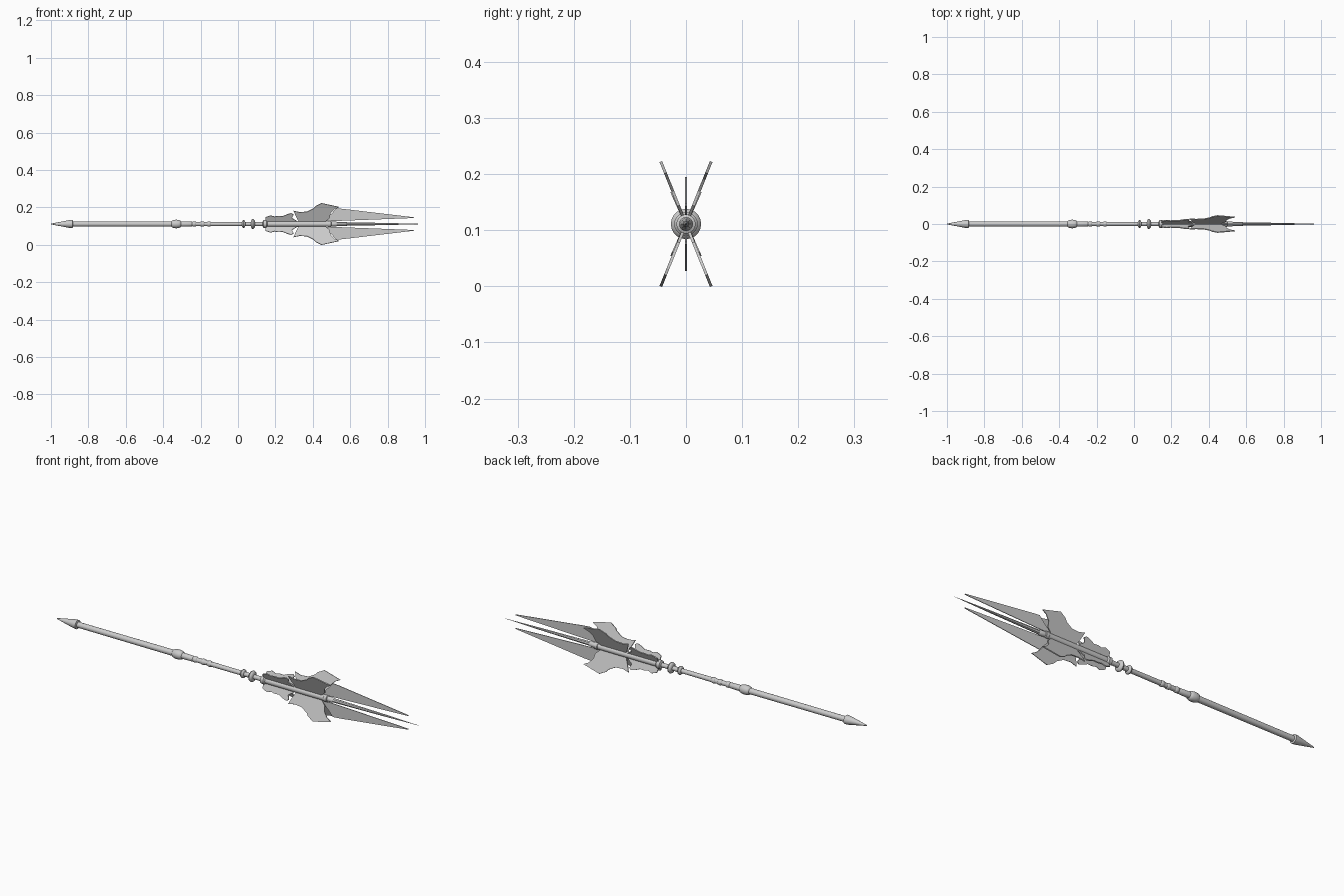
import bpy, bmesh, math
from mathutils import Matrix, Vector

if "Cube" in bpy.data.objects:
    bpy.data.objects.remove(bpy.data.objects["Cube"])

AXIS_Z = 0.111


def finish(name, bm, smooth=False):
    bmesh.ops.recalc_face_normals(bm, faces=bm.faces[:])
    me = bpy.data.meshes.new(name)
    bm.to_mesh(me)
    bm.free()
    ob = bpy.data.objects.new(name, me)
    bpy.context.collection.objects.link(ob)
    ob.location.z = AXIS_Z
    if smooth:
        bpy.ops.object.select_all(action='DESELECT')
        ob.select_set(True)
        bpy.context.view_layer.objects.active = ob
        bpy.ops.object.shade_smooth_by_angle(angle=math.radians(35))
    return ob


def lathe(name, profile, sides=20):
    """Turn (x, radius) pairs around the x axis, with capped ends."""
    bm = bmesh.new()
    rings = []
    for x, r in profile:
        rings.append([bm.verts.new((x, r * math.cos(a), r * math.sin(a)))
                      for a in (2 * math.pi * i / sides for i in range(sides))])
    for a, b in zip(rings, rings[1:]):
        for i in range(sides):
            j = (i + 1) % sides
            bm.faces.new((a[i], a[j], b[j], b[i]))
    bm.faces.new(rings[0])
    bm.faces.new(rings[-1])
    return finish(name, bm, True)


def bead(x, half, r0, r1, n=6):
    """Rounded bulge from radius r0 up to r1."""
    return [(x + half * math.cos(math.pi * (1 - i / n)),
             r0 + (r1 - r0) * math.sin(math.pi * i / n)) for i in range(n + 1)]


def plate(name, outline, thick, angle=0, tilt_out=0.0):
    """Flat plate from (x, height) points, turned about the x axis."""
    bm = bmesh.new()
    sides = []
    for s in (-1, 1):
        sides.append([bm.verts.new((x, s * thick / 2 + tilt_out, h)) for x, h in outline])
    bm.faces.new(sides[0])
    bm.faces.new(sides[1])
    n = len(outline)
    for i in range(n):
        j = (i + 1) % n
        bm.faces.new((sides[0][i], sides[0][j], sides[1][j], sides[1][i]))
    bmesh.ops.rotate(bm, verts=bm.verts[:], cent=Vector(),
                     matrix=Matrix.Rotation(angle, 3, 'X'))
    return finish(name, bm)


# Tail spike
lathe("tail_spike", [(-1.0, 0.002), (-0.90, 0.021), (-0.885, 0.022), (-0.882, 0.013)])

# Shaft with grip knob and small ridges
shaft = [(-0.89, 0.0135), (-0.36, 0.0145)]
shaft += bead(-0.33, 0.026, 0.0145, 0.023)
shaft += [(-0.25, 0.0135)]
for x in (-0.235, -0.19, -0.155):
    shaft += bead(x, 0.010, 0.0115, 0.0145, 4)
shaft += [(-0.01, 0.011), (0.14, 0.011)]
lathe("shaft", shaft)

# Guard rings
lathe("guard_ring_small", bead(0.03, 0.009, 0.010, 0.021))
lathe("guard_ring_large", bead(0.08, 0.011, 0.010, 0.027))

# Head socket and central needle
lathe("head_socket", [(0.13, 0.010), (0.135, 0.020), (0.152, 0.021), (0.158, 0.015),
                      (0.48, 0.0145), (0.482, 0.017), (0.497, 0.017), (0.499, 0.0125),
                      (0.525, 0.0125), (0.53, 0.010)])
lathe("centre_needle", [(0.52, 0.0105), (0.80, 0.0055), (1.0, 0.0004)], 8)

# Four large and four small wings set in an X, two prong blades
large = [(0.33, 0.005), (0.312, 0.04), (0.297, 0.076), (0.33, 0.068), (0.37, 0.071),
         (0.405, 0.090), (0.415, 0.103), (0.447, 0.120), (0.54, 0.098), (0.515, 0.085),
         (0.495, 0.062), (0.49, 0.035), (0.465, 0.012), (0.45, 0.005)]
small = [(0.145, 0.005), (0.148, 0.040), (0.175, 0.050), (0.195, 0.043), (0.215, 0.047),
         (0.24, 0.046), (0.265, 0.057), (0.285, 0.063), (0.297, 0.055), (0.288, 0.035),
         (0.31, 0.02), (0.33, 0.005)]
blade = [(0.46, 0.016), (0.50, 0.055), (0.525, 0.084), (0.56, 0.081), (0.94, 0.036),
         (0.94, 0.032), (0.52, 0.016)]
for vert, base in (("upper", 0.0), ("lower", math.pi)):
    for side, sgn in (("left", 1), ("right", -1)):
        tilt = base + sgn * math.radians(22)
        plate(f"{vert}_{side}_large_wing", large, 0.005, tilt)
        plate(f"{vert}_{side}_small_wing", small, 0.005, base + sgn * math.radians(24))
    plate(f"{vert}_prong_blade", blade, 0.003, base)
